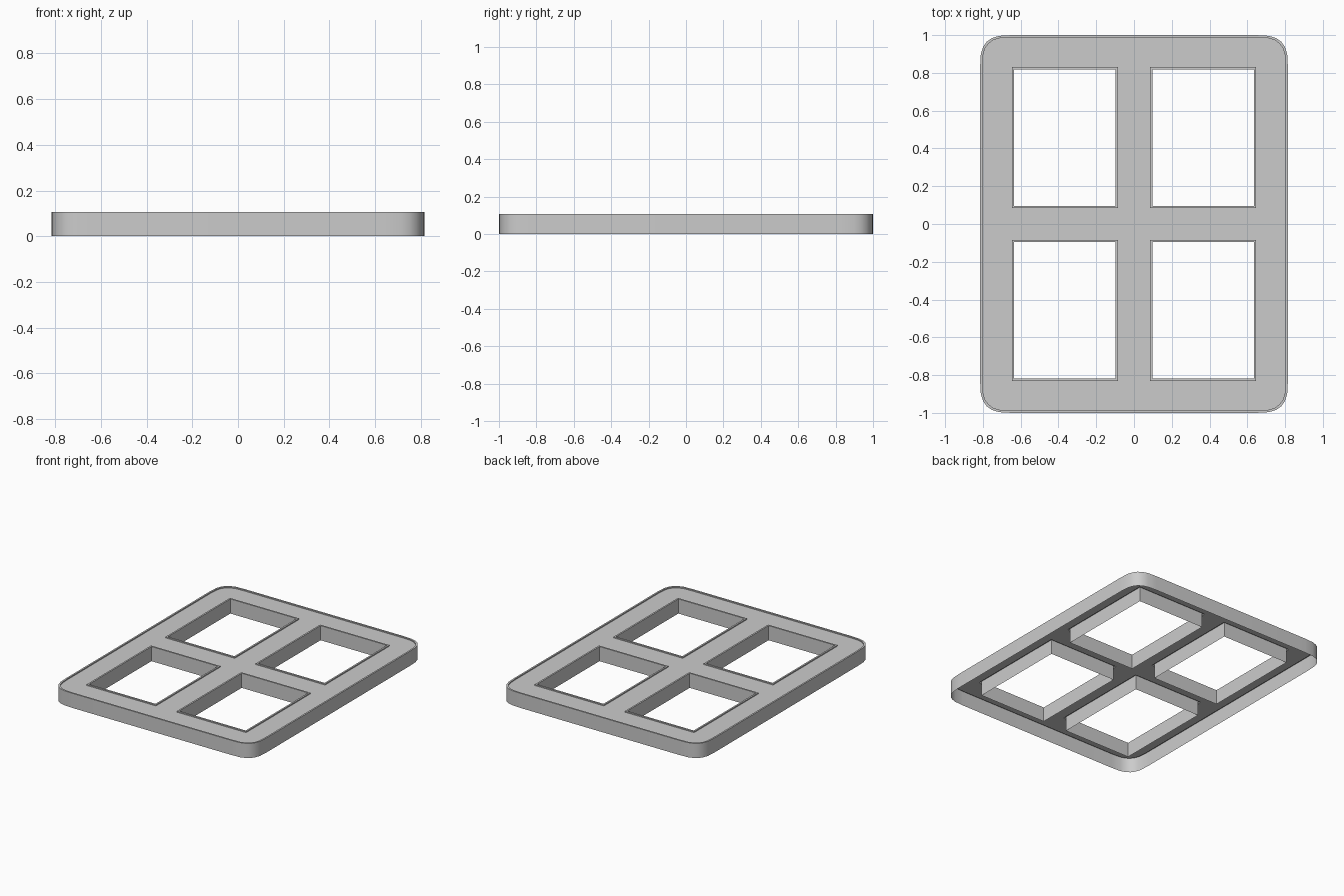
import bpy
import bmesh
import math

cube = bpy.data.objects.get("Cube")
if cube:
    bpy.data.objects.remove(cube, do_unlink=True)

HALF_X, HALF_Y, HEIGHT = 0.815, 1.0, 0.107
CORNER, STEPS = 0.17, 6
LIP, RECESS = 0.012, 0.008
PANE_X, PANE_Y = 0.366, 0.457      # opening centres
PANE_HX, PANE_HY = 0.281, 0.373    # opening half sizes, lip included

grey = bpy.data.materials.new("light grey")
grey.use_nodes = True
grey.diffuse_color = (0.6, 0.6, 0.6, 1)
grey.node_tree.nodes["Principled BSDF"].inputs["Base Color"].default_value = (0.6, 0.6, 0.6, 1)


def rounded_outline(inset):
    """Rectangle with squarish rounded corners, counter-clockwise."""
    r = CORNER - inset
    points = []
    for sx, sy in ((1, 1), (-1, 1), (-1, -1), (1, -1)):
        arc = []
        for i in range(STEPS + 1):
            t = math.pi / 2 * i / STEPS
            x = HALF_X - CORNER + r * abs(math.cos(t)) ** (2 / 3)
            y = HALF_Y - CORNER + r * abs(math.sin(t)) ** (2 / 3)
            arc.append((sx * x, sy * y))
        points += arc if sx * sy > 0 else arc[::-1]
    return points


def pane_outline(sx, sy, inset):
    """Square-cornered window opening."""
    hx, hy = PANE_HX - inset, PANE_HY - inset
    return [(sx * PANE_X + a * hx, sy * PANE_Y + b * hy)
            for a, b in ((1, 1), (-1, 1), (-1, -1), (1, -1))]


bm = bmesh.new()


def loop(points, z):
    return [bm.verts.new((x, y, z)) for x, y in points]


def bridge(a, b):
    for i in range(len(a)):
        j = (i + 1) % len(a)
        bm.faces.new((a[i], a[j], b[j], b[i]))


def wall_and_lip(outline):
    """Side wall, flat lip and small step down; returns the plate's edges."""
    rings = [loop(outline(0), 0), loop(outline(0), HEIGHT),
             loop(outline(LIP), HEIGHT), loop(outline(LIP), HEIGHT - RECESS)]
    for a, b in zip(rings, rings[1:]):
        bridge(a, b)
    last = rings[-1]
    return [bm.edges.get((last[i - 1], last[i])) for i in range(len(last))]


# Outer wall, then the wall of each of the four openings
border = wall_and_lip(rounded_outline)
for sx in (-1, 1):
    for sy in (-1, 1):
        border += wall_and_lip(lambda d, sx=sx, sy=sy: pane_outline(sx, sy, LIP - d))

# Recessed top plate with four openings, underside left open
bmesh.ops.triangle_fill(bm, edges=border, use_beauty=True, normal=(0, 0, 1))
bmesh.ops.recalc_face_normals(bm, faces=bm.faces[:])
bm.normal_update()
if sum(f.normal.z * f.calc_area() for f in bm.faces) < 0:
    bmesh.ops.reverse_faces(bm, faces=bm.faces[:])
flat = [e for e in bm.edges if len(e.link_faces) == 2 and e.calc_face_angle() < 0.001]
bmesh.ops.dissolve_limit(bm, angle_limit=0.001, verts=[], edges=flat)

mesh = bpy.data.meshes.new("window_frame")
bm.to_mesh(mesh)
bm.free()
mesh.materials.append(grey)
frame = bpy.data.objects.new("window_frame", mesh)
bpy.context.collection.objects.link(frame)

bpy.ops.object.select_all(action="DESELECT")
frame.select_set(True)
bpy.context.view_layer.objects.active = frame
bpy.ops.object.shade_smooth_by_angle(angle=math.radians(30))
